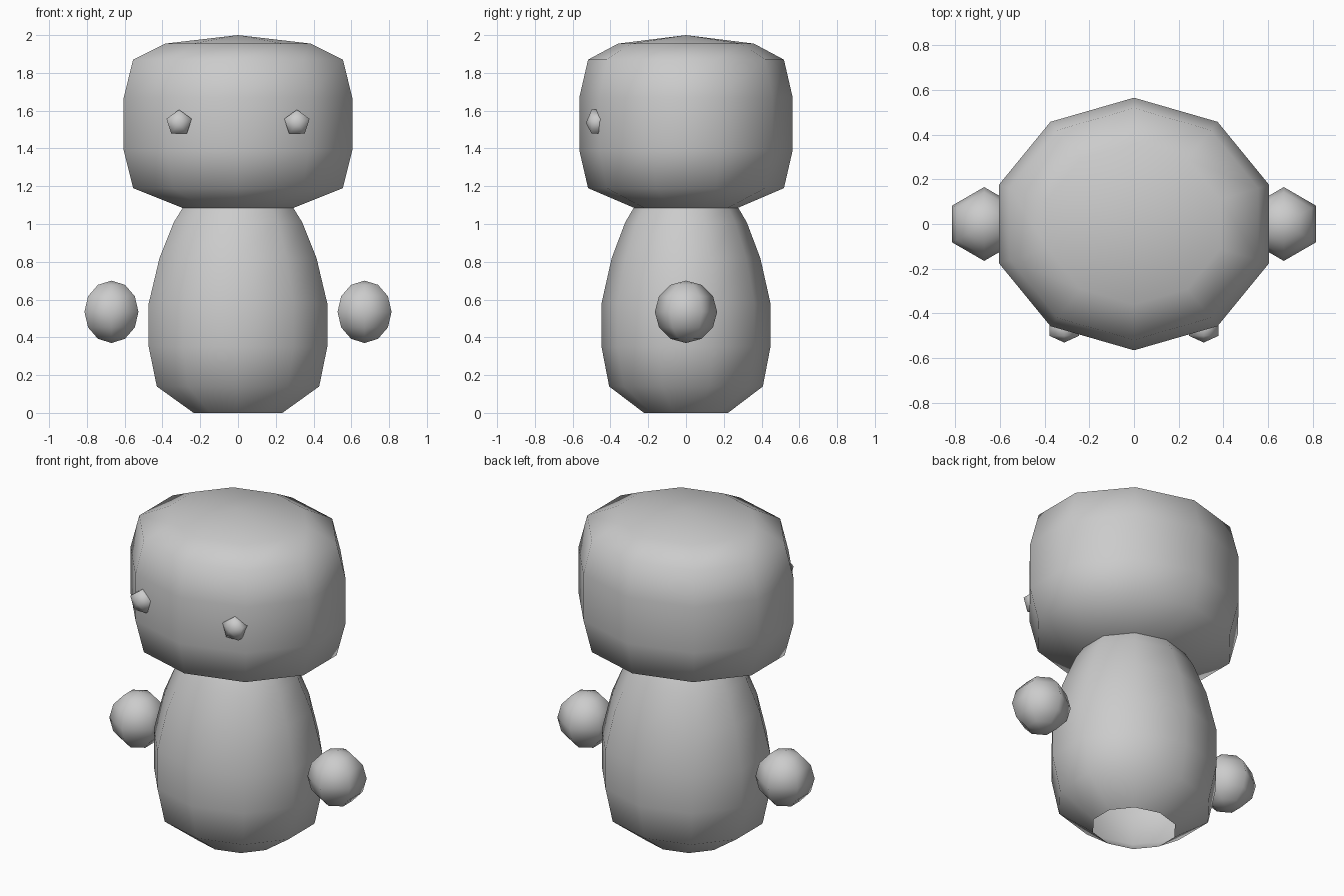
import bpy, bmesh
from math import cos, sin, pi, radians
from mathutils import Matrix

if "Cube" in bpy.data.objects:
    bpy.data.objects.remove(bpy.data.objects["Cube"])

SIDES = 10


def finish(name, bm):
    bmesh.ops.recalc_face_normals(bm, faces=bm.faces)
    for f in bm.faces:
        f.smooth = True
    mesh = bpy.data.meshes.new(name)
    bm.to_mesh(mesh)
    bm.free()
    obj = bpy.data.objects.new(name, mesh)
    bpy.context.collection.objects.link(obj)
    return obj


def lathe(name, profile, depth, apex=None):
    """Ten-sided oval shell through (radius, z) rings, open below."""
    bm = bmesh.new()
    angles = [pi / 2 + 2 * pi * i / SIDES for i in range(SIDES)]
    rings = [[bm.verts.new((r * cos(a), r * depth * sin(a), z)) for a in angles]
             for r, z in profile]
    for lo, hi in zip(rings, rings[1:]):
        for i in range(SIDES):
            j = (i + 1) % SIDES
            bm.faces.new((lo[i], lo[j], hi[j], hi[i]))
    if apex is not None:
        tip = bm.verts.new((0, 0, apex))
        for i in range(SIDES):
            bm.faces.new((rings[-1][i], rings[-1][(i + 1) % SIDES], tip))
    return finish(name, bm)


def ball(name, segments, rings, center, scale, tilt=0):
    bm = bmesh.new()
    bmesh.ops.create_uvsphere(bm, u_segments=segments, v_segments=rings, radius=1)
    bmesh.ops.transform(bm, verts=bm.verts, matrix=(
        Matrix.Translation(center) @ Matrix.Diagonal((*scale, 1))
        @ Matrix.Rotation(tilt, 4, 'X')))
    return finish(name, bm)


# Body, open at the base and meeting the head at the neck
lathe("body", [(0.247, 0), (0.452, 0.14), (0.497, 0.35), (0.497, 0.58),
               (0.437, 0.82), (0.357, 1.01), (0.308, 1.085)], 0.9)

# Head with a shallow pointed crown
lathe("head", [(0.308, 1.085), (0.584, 1.19), (0.636, 1.39), (0.636, 1.67),
               (0.584, 1.87), (0.405, 1.955)], 0.888, apex=2.0)

# Floating hands and faceted eyes
for side, label in ((-1, "left"), (1, "right")):
    ball(label + "_hand", 6, 6, (side * 0.67, 0, 0.535), (0.165, 0.165, 0.165))
    ball(label + "_eye", 5, 3, (side * 0.312, -0.47, 1.535),
         (0.081, 0.06, 0.081), radians(90))
